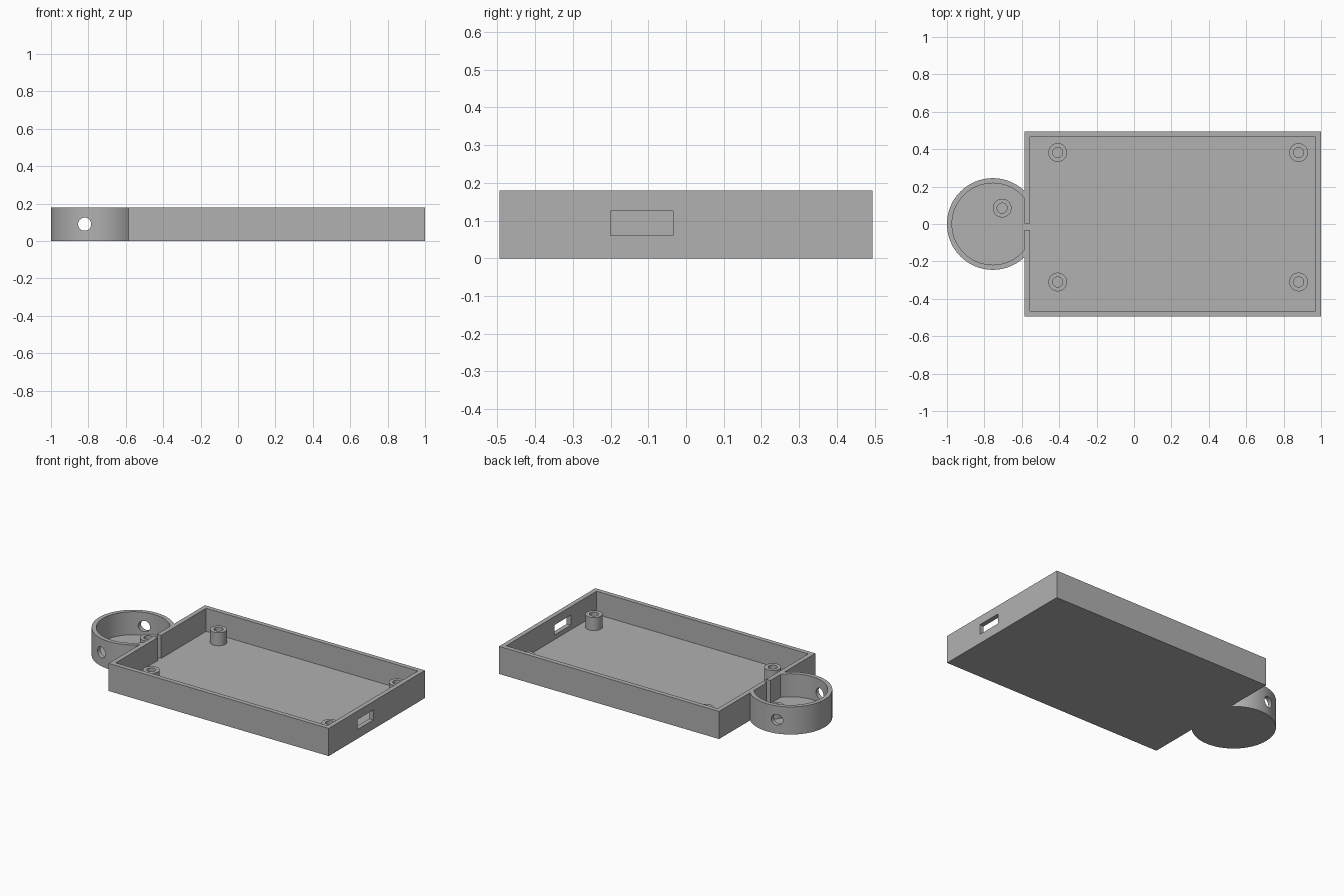
import bpy
from math import radians
from mathutils import Vector

cube = bpy.data.objects.get("Cube")
if cube:
    bpy.data.objects.remove(cube, do_unlink=True)

HEIGHT, FLOOR, TOP = 0.18, 0.03, 0.3
POD_X, POD_R, WALL = -0.755, 0.245, 0.03
LEFT, RIGHT, DEPTH = -0.585, 1.0, 0.495

grey = bpy.data.materials.new("plastic_grey")
grey.use_nodes = True
colour = (0.44, 0.44, 0.44, 1)
grey.diffuse_color = colour
grey.node_tree.nodes["Principled BSDF"].inputs["Base Color"].default_value = colour


def box(name, low, high):
    low, high = Vector(low), Vector(high)
    bpy.ops.mesh.primitive_cube_add(size=1, location=(low + high) / 2)
    return finish(name, high - low)


def cylinder(name, x, y, radius, z0, z1, sides=48):
    bpy.ops.mesh.primitive_cylinder_add(
        vertices=sides, radius=radius, depth=z1 - z0, location=(x, y, (z0 + z1) / 2))
    return finish(name, (1, 1, 1))


def finish(name, scale):
    ob = bpy.context.object
    ob.name = name
    ob.scale = scale
    ob.data.materials.append(grey)
    bpy.ops.object.transform_apply(location=True, rotation=True, scale=True)
    return ob


def combine(body, tool, operation):
    """Apply a boolean to the body and discard the tool."""
    mod = body.modifiers.new(operation.lower(), "BOOLEAN")
    mod.object, mod.operation, mod.solver = tool, operation, "EXACT"
    bpy.context.view_layer.objects.active = body
    bpy.ops.object.modifier_apply(modifier=mod.name)
    bpy.data.objects.remove(tool, do_unlink=True)


# Round pod, hollowed before the tray closes its open side
body = cylinder("enclosure", POD_X, 0, POD_R, 0, HEIGHT, 96)
combine(body, cylinder("pod_cavity", POD_X, 0, POD_R - WALL + 0.003, FLOOR, TOP, 96), "DIFFERENCE")

# Rectangular tray
combine(body, box("tray", (LEFT, -DEPTH, 0), (RIGHT, DEPTH, HEIGHT)), "UNION")
combine(body, box("tray_cavity", (LEFT + WALL, -DEPTH + WALL, FLOOR),
                  (RIGHT - WALL, DEPTH - WALL, TOP)), "DIFFERENCE")

# Cable slit between pod and tray, port opening in the right wall
combine(body, box("cable_slit", (LEFT - 0.03, -0.032, FLOOR), (LEFT + 0.05, 0.003, TOP)), "DIFFERENCE")
combine(body, box("port_opening", (RIGHT - 0.1, -0.2, 0.06), (RIGHT + 0.1, -0.035, 0.125)), "DIFFERENCE")

# Strap hole through the front and back of the pod
bpy.ops.mesh.primitive_cylinder_add(vertices=48, radius=0.035, depth=0.7,
                                    location=(-0.82, 0, 0.09), rotation=(radians(90), 0, 0))
combine(body, finish("strap_hole", (1, 1, 1)), "DIFFERENCE")

# Screw bosses with blind holes
bosses = [(x, y, 0.115) for x in (-0.408, 0.88) for y in (-0.31, 0.382)]
bosses.append((-0.705, 0.085, 0.095))
for x, y, top in bosses:
    combine(body, cylinder("boss", x, y, 0.05, FLOOR - 0.01, top), "UNION")
    combine(body, cylinder("boss_hole", x, y, 0.027, FLOOR, TOP), "DIFFERENCE")

bpy.ops.object.select_all(action="DESELECT")
body.select_set(True)
bpy.context.view_layer.objects.active = body
bpy.ops.object.shade_smooth_by_angle(angle=radians(30))
